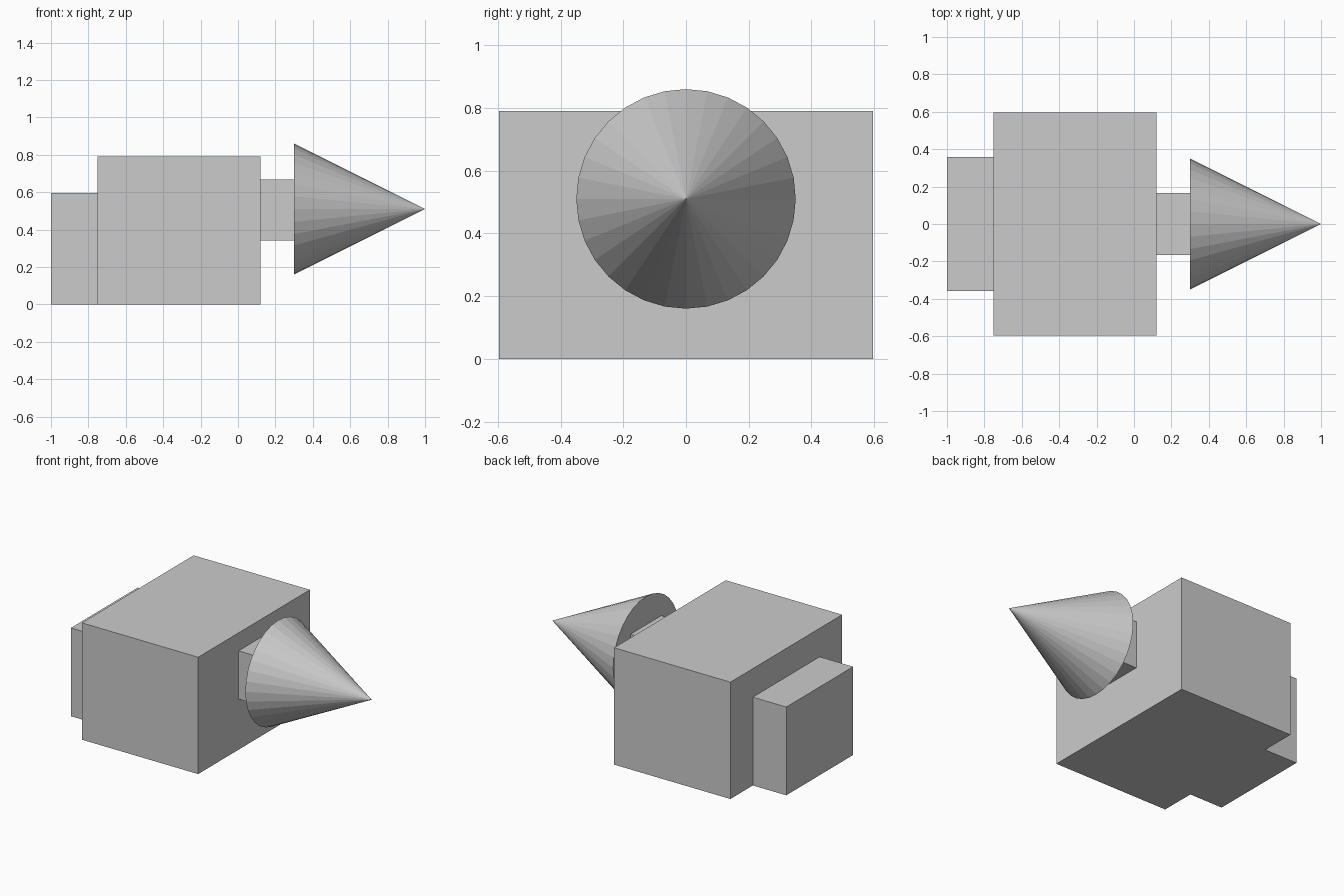
import bpy
from math import pi

if "Cube" in bpy.data.objects:
    bpy.data.objects.remove(bpy.data.objects["Cube"])


def box(name, x, y, z):
    """Box from (min, max) ranges on each axis."""
    ranges = (x, y, z)
    bpy.ops.mesh.primitive_cube_add(size=1, location=[(a + b) / 2 for a, b in ranges])
    ob = bpy.context.object
    ob.name = name
    ob.scale = [b - a for a, b in ranges]
    bpy.ops.object.transform_apply(location=False, rotation=False, scale=True)
    return ob


# Stepped block at the back, main block and square neck
box("rear_block", (-1.0, -0.75), (-0.357, 0.357), (0, 0.597))
box("main_block", (-0.75, 0.12), (-0.597, 0.597), (0, 0.79))
box("neck", (0.12, 0.30), (-0.165, 0.165), (0.342, 0.668))

# Flat-shaded cone pointing along +x
bpy.ops.mesh.primitive_cone_add(vertices=32, radius1=0.35, radius2=0, depth=0.70,
                                location=(0.65, 0, 0.51), rotation=(0, pi / 2, 0))
bpy.context.object.name = "nose_cone"
